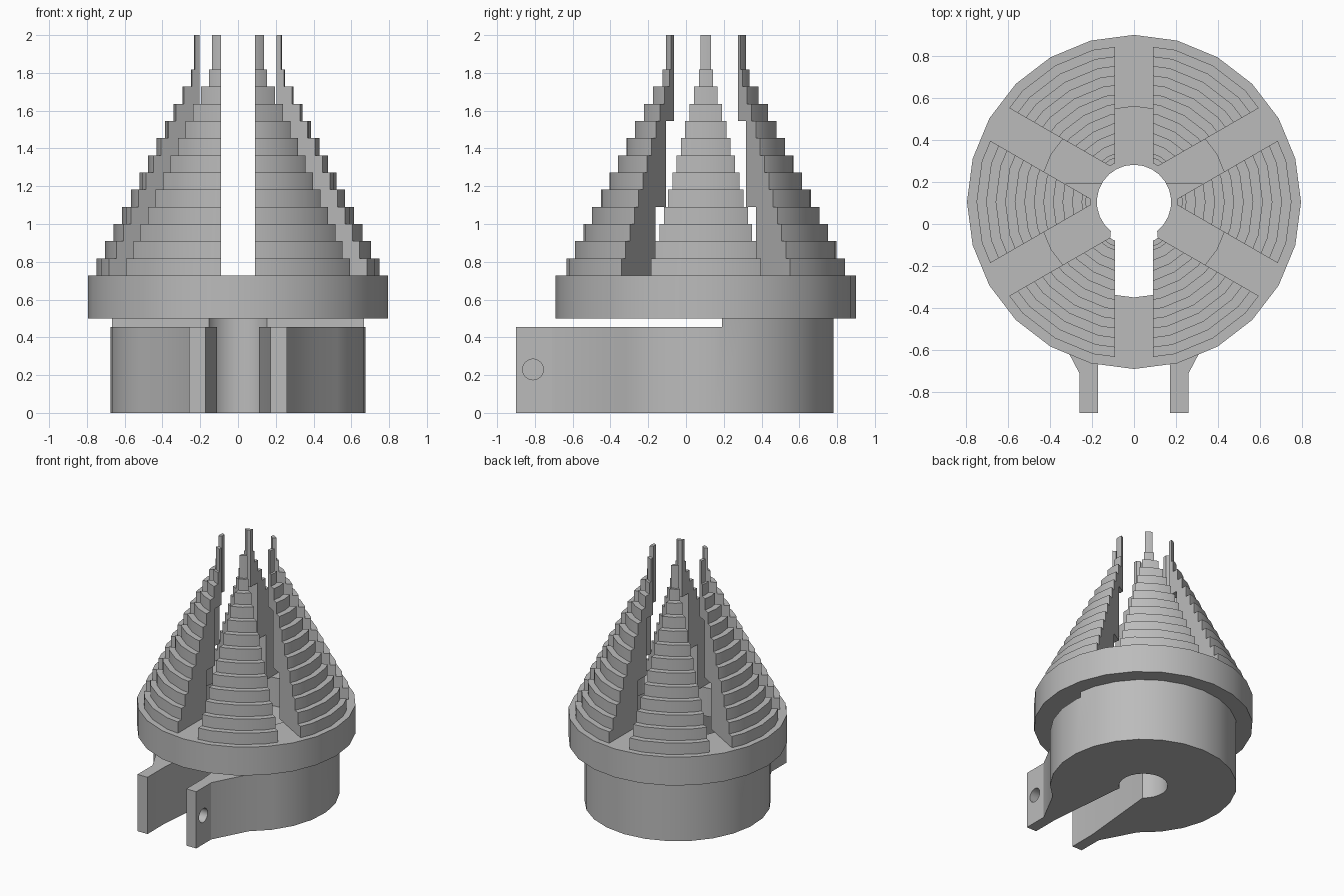
import bpy, bmesh
from math import sin, cos, radians, pi
from mathutils import Matrix

cube = bpy.data.objects.get("Cube")
if cube:
    bpy.data.objects.remove(cube, do_unlink=True)

CY = 0.105            # y of the round axis
SIDES = 24
DISC_R, DISC_LOW, DISC_TOP = 0.795, 0.5, 0.7273
STEP_H, STEP_R = 1 / 11, 1 / 22

grey = bpy.data.materials.new("plain grey")
grey.use_nodes = True
grey.diffuse_color = (0.5, 0.5, 0.5, 1)
grey.node_tree.nodes["Principled BSDF"].inputs["Base Color"].default_value = (0.5, 0.5, 0.5, 1)


def finish(name, bm):
    bmesh.ops.recalc_face_normals(bm, faces=bm.faces)
    mesh = bpy.data.meshes.new(name)
    bm.to_mesh(mesh)
    bm.free()
    mesh.materials.append(grey)
    obj = bpy.data.objects.new(name, mesh)
    bpy.context.collection.objects.link(obj)
    return obj


def lathe(name, profile):
    """Spin a closed (radius, z) profile about the round axis."""
    bm = bmesh.new()
    rings = []
    for k in range(SIDES):
        a = 2 * pi * k / SIDES
        rings.append([bm.verts.new((r * cos(a), CY + r * sin(a), z)) for r, z in profile])
    n = len(profile)
    for k in range(SIDES):
        here, after = rings[k], rings[(k + 1) % SIDES]
        for j in range(n):
            m = (j + 1) % n
            bm.faces.new((here[j], after[j], after[m], here[m]))
    return finish(name, bm)


def prism(name, outline, height):
    bm = bmesh.new()
    face = bm.faces.new([bm.verts.new((x, y, 0)) for x, y in outline])
    top = bmesh.ops.extrude_face_region(bm, geom=[face])["geom"]
    bmesh.ops.translate(bm, verts=[v for v in top if isinstance(v, bmesh.types.BMVert)],
                        vec=(0, 0, height))
    return finish(name, bm)


def box(name, size, centre, turn=0):
    bm = bmesh.new()
    place = Matrix.Translation(centre) @ Matrix.Rotation(turn, 4, 'Z') @ Matrix.Diagonal((*size, 1))
    bmesh.ops.create_cube(bm, size=1, matrix=place)
    return finish(name, bm)


def cut(obj, cutter):
    cutter.hide_render = True
    mod = obj.modifiers.new("cut", 'BOOLEAN')
    mod.operation, mod.solver, mod.object = 'DIFFERENCE', 'EXACT', cutter
    bpy.context.view_layer.objects.active = obj
    bpy.ops.object.modifier_apply(modifier=mod.name)
    bpy.data.objects.remove(cutter, do_unlink=True)


def arc(r, start, end, count):
    angles = [radians(start + (end - start) * i / count) for i in range(count + 1)]
    return [(r * cos(a), CY + r * sin(a)) for a in angles]


# Flange disc with an open middle
lathe("flange_disc", [(0.4545, DISC_LOW), (DISC_R, DISC_LOW), (DISC_R, DISC_TOP), (0.4545, DISC_TOP)])

# Stepped crown: twelve small steps, one tall tip, three steps inside
profile = []
for i in range(12):
    r, z = DISC_R - STEP_R * (i + 1), DISC_TOP + STEP_H * i
    profile += [(r, z), (r, z + STEP_H)]
profile += [(0.232, profile[-1][1]), (0.232, 2.0)]
for r, top, low in ((0.206, 2.0, 1.5455), (0.284, 1.5455, 1.0909), (0.388, 1.0909, DISC_TOP)):
    profile += [(r, top), (r, low)]
crown = lathe("stepped_crown_fins", profile)

# Three crossing slots part the crown into six fins
for k in range(3):
    cut(crown, box("slot_cutter", (3, 0.18, 2), (0, CY, 1.6), radians(30 + 60 * k)))

# Clamp base: round body, two arms, tapered gap and centre bore
right_arm = [(-0.26, -0.71), (-0.26, -0.9), (-0.172, -0.9), (-0.172, -0.68)]
left_arm = [(-x, y) for x, y in reversed(right_arm)]
outline = (arc(0.677, -53.5, 233.5, 20) + right_arm
           + arc(0.177, 231.5, -51.5, 20) + left_arm)
base = prism("clamp_base", outline, DISC_LOW)

# Clearance under the front of the disc
cut(base, box("clearance_cutter", (3, 2, 0.2), (0, 0.19 - 1, 0.4545 + 0.1)))

# Blind bolt holes in the outer arm faces
for side in (-1, 1):
    bm = bmesh.new()
    bmesh.ops.create_cone(bm, cap_ends=True, segments=24, radius1=0.055, radius2=0.055, depth=0.2,
                          matrix=Matrix.Translation((side * 0.275, -0.81, 0.23)) @ Matrix.Rotation(pi / 2, 4, 'Y'))
    cut(base, finish("bolt_hole_cutter", bm))

# Smooth the round walls, keep the edges crisp
bpy.ops.object.select_all(action='DESELECT')
for name in ("flange_disc", "stepped_crown_fins", "clamp_base"):
    obj = bpy.data.objects[name]
    obj.select_set(True)
    bpy.context.view_layer.objects.active = obj
bpy.ops.object.shade_smooth_by_angle(angle=radians(25))
